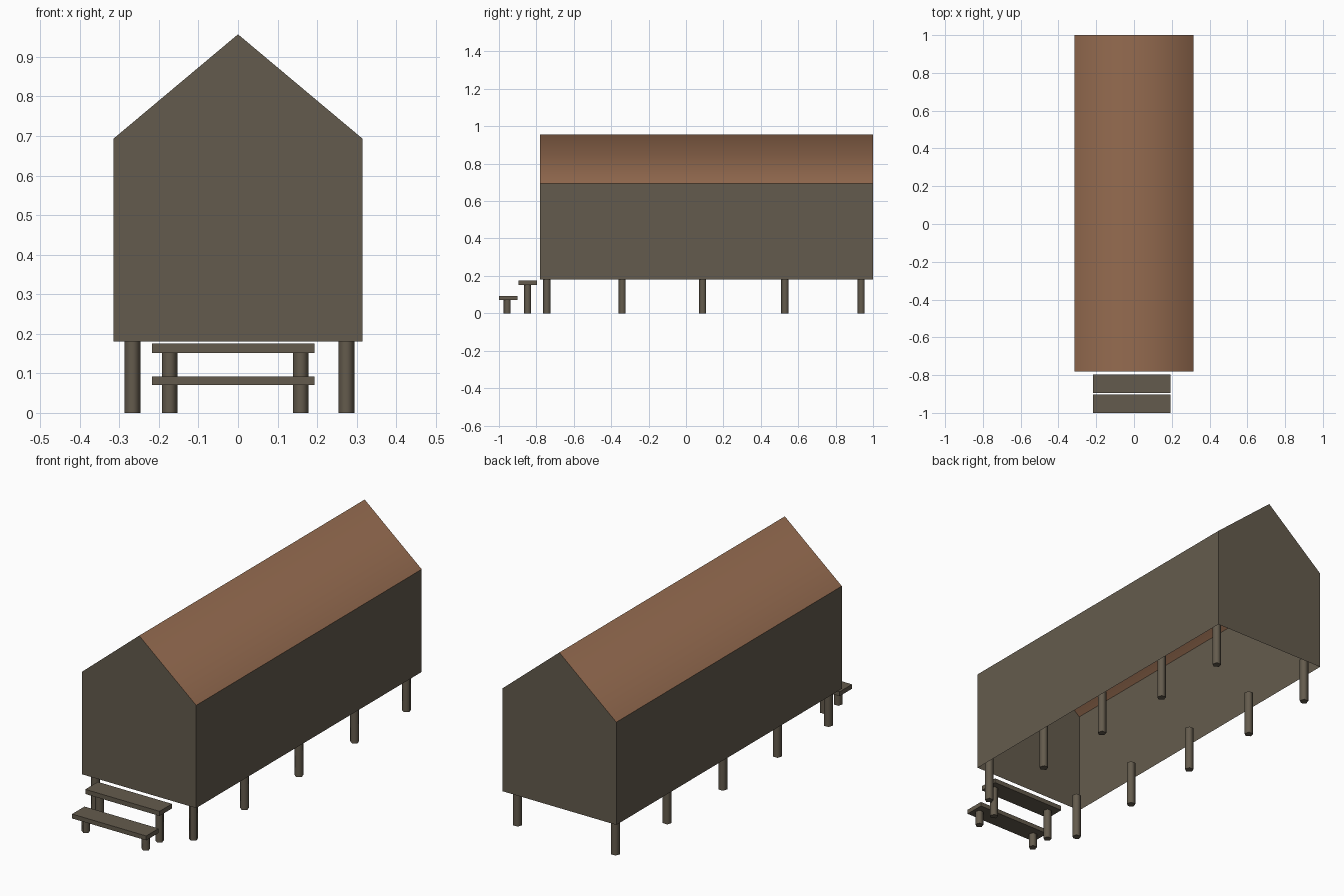
import bpy
import bmesh
import math

if "Cube" in bpy.data.objects:
    bpy.data.objects.remove(bpy.data.objects["Cube"])


def material(name, rgb):
    m = bpy.data.materials.new(name)
    m.diffuse_color = (*rgb, 1.0)
    m.use_nodes = True
    m.node_tree.nodes["Principled BSDF"].inputs["Base Color"].default_value = m.diffuse_color
    return m


WOOD = material("weathered wood", (0.127, 0.105, 0.074))
ROOF = material("brown roof", (0.300, 0.148, 0.080))


def add_object(name, bm, mat):
    mesh = bpy.data.meshes.new(name)
    bm.to_mesh(mesh)
    bm.free()
    mesh.materials.append(mat)
    ob = bpy.data.objects.new(name, mesh)
    bpy.context.collection.objects.link(ob)
    return ob


def box(name, x0, x1, y0, y1, z0, z1):
    bm = bmesh.new()
    bmesh.ops.create_cube(bm, size=1)
    for v in bm.verts:
        v.co.x = (x0 + x1) / 2 + v.co.x * (x1 - x0)
        v.co.y = (y0 + y1) / 2 + v.co.y * (y1 - y0)
        v.co.z = (z0 + z1) / 2 + v.co.z * (z1 - z0)
    return add_object(name, bm, WOOD)


def post(name, x, y, top, r):
    # five-sided post with one corner facing the front
    bm = bmesh.new()
    ring = []
    for i in range(5):
        a = -math.pi / 2 + i * math.tau / 5
        ring.append(bm.verts.new((x + r * math.cos(a), y + r * math.sin(a), 0)))
    base = bm.faces.new(ring)
    up = bmesh.ops.extrude_face_region(bm, geom=[base])["geom"]
    bmesh.ops.translate(bm, vec=(0, 0, top),
                        verts=[g for g in up if isinstance(g, bmesh.types.BMVert)])
    if not any(f.calc_center_median().z < 1e-5 for f in bm.faces):
        bm.faces.new(ring)
    bmesh.ops.recalc_face_normals(bm, faces=bm.faces)
    for f in bm.faces:
        f.smooth = abs(f.normal.z) < 0.5
    return add_object(name, bm, WOOD)


# House shell: gable profile, open underneath
HALF, FLOOR, EAVE, RIDGE = 0.315, 0.18, 0.693, 0.957
FRONT, BACK = -0.78, 1.0
profile = [(-HALF, FLOOR), (HALF, FLOOR), (HALF, EAVE), (0, RIDGE), (-HALF, EAVE)]

bm = bmesh.new()
f = [bm.verts.new((x, FRONT, z)) for x, z in profile]
b = [bm.verts.new((x, BACK, z)) for x, z in profile]
bm.faces.new(f)
bm.faces.new(b[::-1])
bm.faces.new((f[1], b[1], b[2], f[2]))
bm.faces.new((f[0], f[4], b[4], b[0]))
add_object("walls", bm, WOOD)

# Roof: two slopes sharing the ridge, smooth shaded
bm = bmesh.new()
f = [bm.verts.new((x, FRONT, z)) for x, z in profile[2:]]
b = [bm.verts.new((x, BACK, z)) for x, z in profile[2:]]
for i in range(2):
    bm.faces.new((f[i], b[i], b[i + 1], f[i + 1])).smooth = True
add_object("roof", bm, ROOF)

# Stilts under both long walls
for side, x in (("left", -0.267), ("right", 0.274)):
    for i, y in enumerate((-0.743, -0.34, 0.09, 0.53, 0.938)):
        post(f"{side}_stilt_{i + 1}", x, y, 0.225, 0.0215)

# Front steps on short legs
for name, y0, y1, z0, z1, leg_y in (("lower", -1.0, -0.902, 0.070, 0.092, -0.954),
                                    ("upper", -0.895, -0.797, 0.152, 0.175, -0.846)):
    box(f"{name}_step", -0.217, 0.193, y0, y1, z0, z1)
    for side, x in (("left", -0.173), ("right", 0.159)):
        post(f"{name}_step_{side}_leg", x, leg_y, z0 + 0.005, 0.0205)
